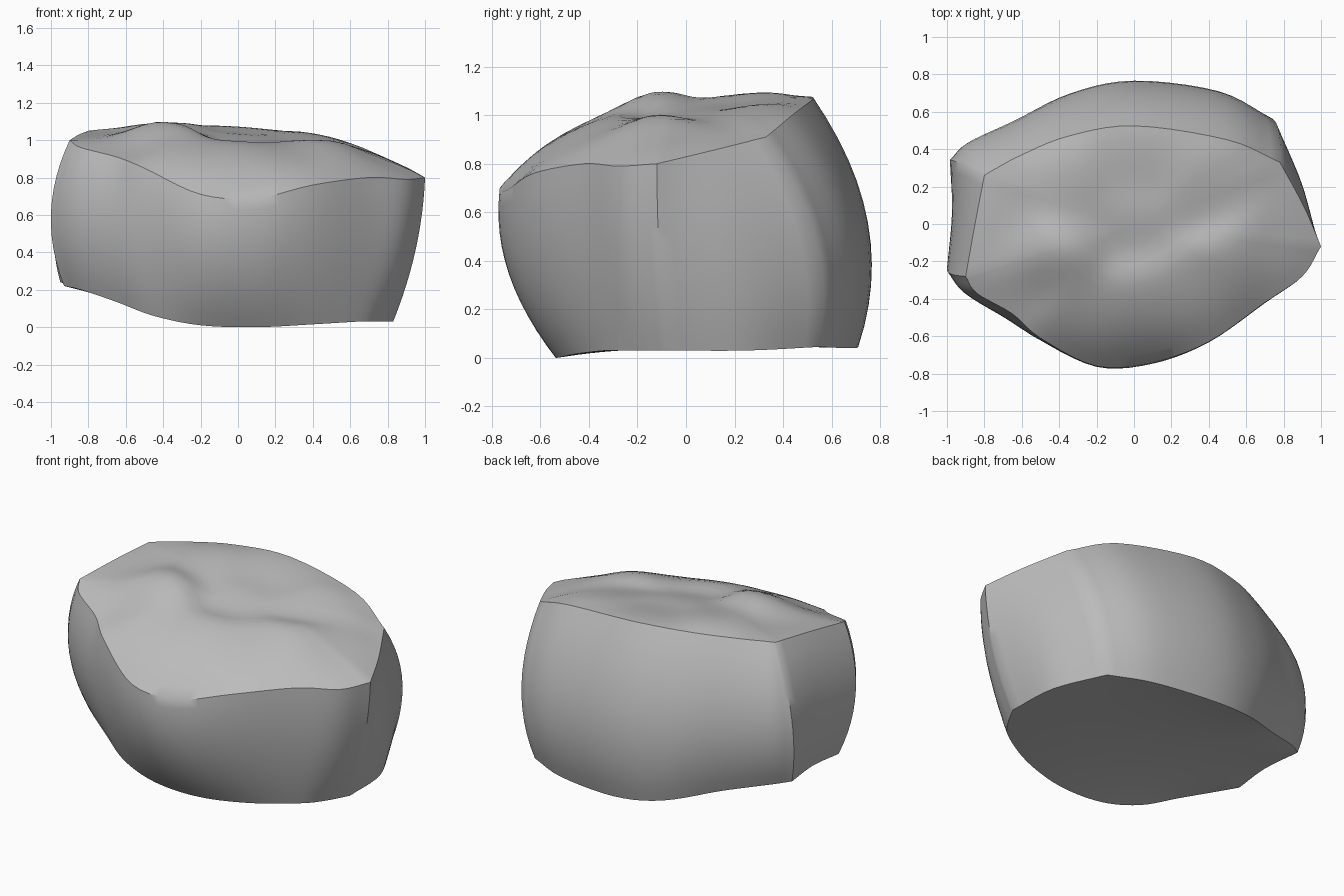
import bpy
import bmesh
import math
from mathutils import Vector

cube = bpy.data.objects.get("Cube")
if cube:
    bpy.data.objects.remove(cube, do_unlink=True)

STEPS, WALL_ROWS, CAP_ROWS = 5, 12, 14

# Wall columns are (rim xyz, bulge xy, base xyz); four corners join the sides
LEFT_FRONT = ((-.9, -.28, 1), (-1, -.25), (-.93, -.18, .22))
RIGHT_FRONT = ((1, -.12, .8), (.95, -.11), (.83, -.08, .03))
RIGHT_BACK = ((.78, .33, .91), (.76, .54), (.66, .55, .045))
LEFT_BACK = ((-.8, .26, 1.05), (-.97, .34), (-.95, .31, .24))

front = [
    LEFT_FRONT,
    ((-.84, -.37, .96), (-.91, -.36), (-.84, -.27, .2)),
    ((-.65, -.48, .91), (-.7, -.49), (-.65, -.38, .135)),
    ((-.5, -.61, .85), (-.5, -.6), (-.45, -.48, .06)),
    ((-.2, -.76, .71), (-.2, -.72), (-.2, -.53, .01)),
    ((.1, -.74, .69), (.1, -.71), (.1, -.53, 0)),
    ((.4, -.63, .76), (.4, -.6), (.4, -.46, .015)),
    ((.7, -.42, .8), (.7, -.4), (.65, -.33, .03)),
    ((.9, -.28, .79), (.86, -.27), (.75, -.22, .03)),
    RIGHT_FRONT]
right = [RIGHT_FRONT, ((.91, .09, .85), (.9, .2), (.81, .25, .03)), RIGHT_BACK]
back = [
    RIGHT_BACK,
    ((.5, .45, 1.01), (.47, .69), (.4, .66, .04)),
    ((0, .525, 1.07), (0, .75), (0, .71, .045)),
    ((-.35, .47, 1.075), (-.35, .68), (-.3, .66, .08)),
    ((-.6, .37, 1.065), (-.65, .54), (-.6, .5, .16)),
    ((-.75, .29, 1.055), (-.88, .43), (-.85, .38, .22)),
    LEFT_BACK]
left = [LEFT_BACK, ((-.85, 0, 1.03), (-.97, .05), (-.92, .06, .235)), LEFT_FRONT]

# Heights the worn top passes near: shoulders, front lip, middle, back
TOP_POINTS = [
    (-.46, -.18, 1.12), (-.62, -.3, 1), (-.3, -.45, .985), (.05, -.43, .96),
    (.3, -.35, .95), (.55, -.2, 1), (.75, -.15, .915), (0, 0, 1.02),
    (-.35, .15, 1.08), (0, .28, 1.05), (.4, .15, 1.01), (-.7, 0, 1.05)]


def smooth_side(columns):
    """Spline through the columns of one side, sharp at its two ends."""
    rows = []
    for rim, mid, base in columns:
        rim, base = Vector(rim), Vector(base)
        rows.append((rim, Vector((*mid, (rim.z + base.z) / 2)), base))
    for i in range(len(rows) - 1):
        a, b = rows[i], rows[i + 1]
        before = rows[i - 1] if i else None
        after = rows[i + 2] if i + 2 < len(rows) else None
        for s in range(STEPS):
            t = s / STEPS
            ease = t * t * (3 - 2 * t)
            column = []
            for k in range(3):
                chord = b[k] - a[k]
                m0 = (b[k] - before[k]) / 2 if before else chord
                m1 = (after[k] - a[k]) / 2 if after else chord
                column.append(a[k] + chord * ease + m0 * t * (1 - t) ** 2
                              - m1 * t * t * (1 - t))
            yield column


def add_ring(bm, points):
    return [bm.verts.new(p) for p in points]


def bridge(bm, upper, lower):
    for i in range(len(upper)):
        j = (i + 1) % len(upper)
        bm.faces.new((upper[i], lower[i], lower[j], upper[j]))


def membrane_height(p, outline):
    """Height at p of a smooth sheet stretched across the outline."""
    total = weight = 0
    for i, q in enumerate(outline):
        span = (outline[(i + 1) % len(outline)] - outline[i - 1]).length
        w = span / (q - p).xy.length_squared
        total += w * q.z
        weight += w
    return total / weight


def add_cap(bm, ring, centre, targets=()):
    """Close a ring with a stretched sheet pulled towards target heights."""
    outline = [v.co.copy() for v in ring]
    pulls = []
    for target in targets:
        t = Vector(target)
        pulls.append((t, t.z - membrane_height(t, outline)))

    def surface(p, s):
        total, weight = 0, .01
        for t, pull in pulls:
            w = math.exp(-(t - p).xy.length_squared / .03)
            total += w * pull
            weight += w
        z = membrane_height(p, outline) + total / weight * (1 - (1 - s) ** 4)
        return Vector((p.x, p.y, z))

    for r in range(1, CAP_ROWS):
        s = r / CAP_ROWS
        inner = add_ring(bm, [surface(p.lerp(centre, s), s) for p in outline])
        bridge(bm, ring, inner)
        ring = inner
    hub = bm.verts.new(surface(centre, 1))
    for i in range(len(ring)):
        bm.faces.new((ring[i], hub, ring[(i + 1) % len(ring)]))


# Bulging outer wall
columns = [c for side in (front, right, back, left) for c in smooth_side(side)]
bm = bmesh.new()
rings = []
for r in range(WALL_ROWS + 1):
    t = r / WALL_ROWS
    weights = ((1 - t) * (1 - 2 * t), 4 * t * (1 - t), t * (2 * t - 1))
    rings.append(add_ring(bm, [
        sum((p * w for p, w in zip(c, weights)), Vector()) for c in columns]))
for upper, lower in zip(rings, rings[1:]):
    bridge(bm, upper, lower)

# Worn top and nearly flat underside
add_cap(bm, rings[0], Vector((0, 0, 1)), TOP_POINTS)
add_cap(bm, rings[-1], Vector((0, .08, 0)))
bmesh.ops.recalc_face_normals(bm, faces=bm.faces)

mesh = bpy.data.meshes.new("stone_body")
bm.to_mesh(mesh)
bm.free()
stone = bpy.data.objects.new("stone_body", mesh)
bpy.context.collection.objects.link(stone)

# Plain grey stone
grey = bpy.data.materials.new("stone_grey")
grey.use_nodes = True
colour = (.5, .5, .5, 1)
grey.diffuse_color = colour
grey.node_tree.nodes["Principled BSDF"].inputs["Base Color"].default_value = colour
mesh.materials.append(grey)

bpy.ops.object.select_all(action="DESELECT")
stone.select_set(True)
bpy.context.view_layer.objects.active = stone
bpy.ops.object.shade_smooth_by_angle(angle=math.radians(38))
